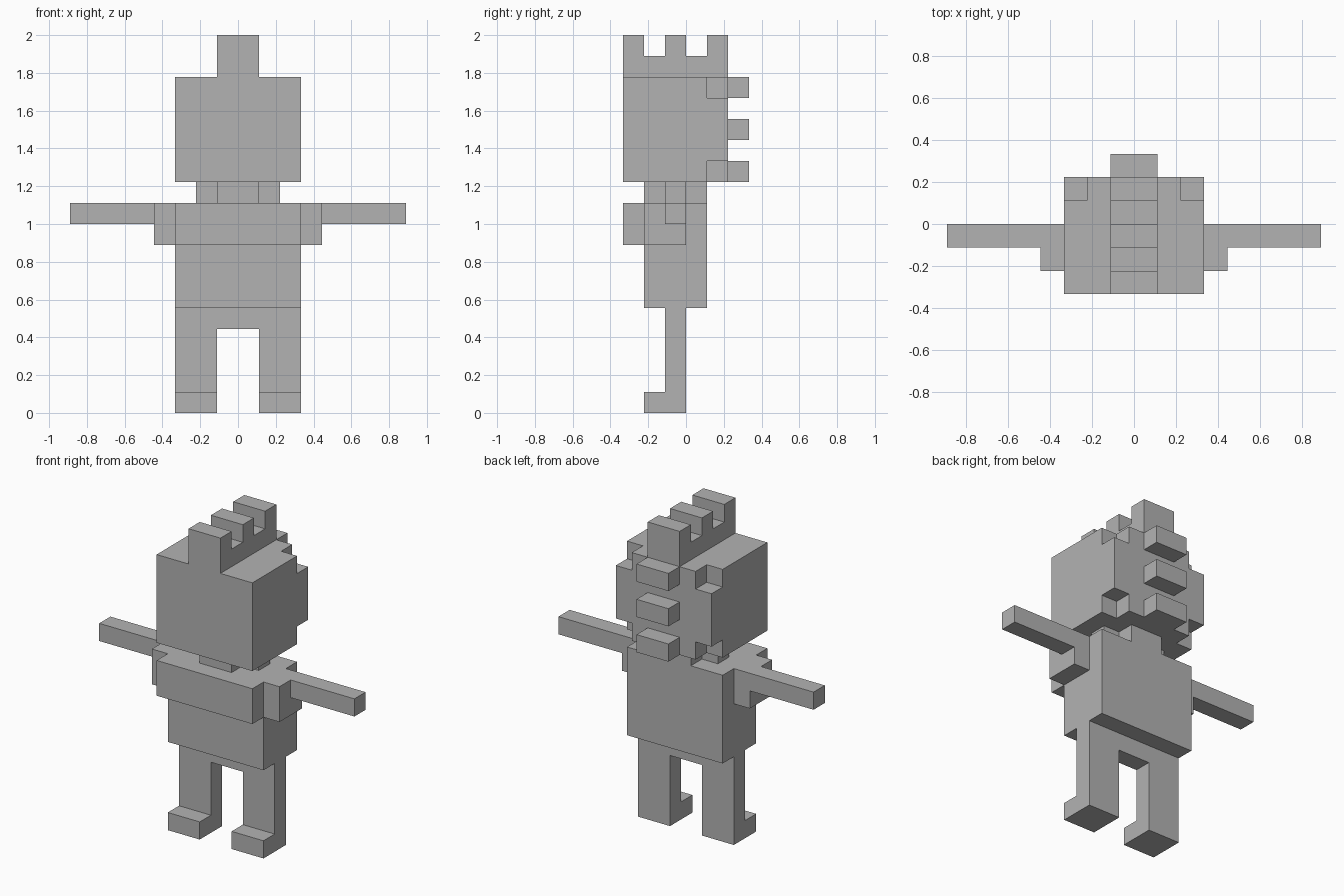
import bpy
import bmesh
from mathutils import Vector

cube = bpy.data.objects.get("Cube")
if cube:
    bpy.data.objects.remove(cube, do_unlink=True)

U = 2 / 18  # size of one block

grey = bpy.data.materials.new("plain grey")
grey.use_nodes = True
colour = (0.45, 0.45, 0.45, 1)
grey.diffuse_color = colour
grey.node_tree.nodes["Principled BSDF"].inputs["Base Color"].default_value = colour


def prism(name, axis, profile, low, high, mirror=False):
    """Extrude a block-unit outline along an axis; optionally flip it in x."""
    bm = bmesh.new()

    def place(point):
        co = list(point)
        co.insert("xyz".index(axis), low)
        return Vector(co) * U

    face = bm.faces.new([bm.verts.new(place(p)) for p in profile])
    step = Vector([(high - low) * U if a == axis else 0 for a in "xyz"])
    out = bmesh.ops.extrude_face_region(bm, geom=[face], use_keep_orig=True)
    moved = [v for v in out["geom"] if isinstance(v, bmesh.types.BMVert)]
    bmesh.ops.translate(bm, verts=moved, vec=step)
    if mirror:
        for v in bm.verts:
            v.co.x = -v.co.x
    bmesh.ops.recalc_face_normals(bm, faces=bm.faces)
    mesh = bpy.data.meshes.new(name)
    bm.to_mesh(mesh)
    bm.free()
    mesh.materials.append(grey)
    obj = bpy.data.objects.new(name, mesh)
    bpy.context.collection.objects.link(obj)
    return obj


def box(name, x, y, z, mirror=False):
    outline = [(y[0], z[0]), (y[1], z[0]), (y[1], z[1]), (y[0], z[1])]
    return prism(name, "x", outline, x[0], x[1], mirror)


def plus(a, b, c, d, e, f, g, h):
    """Plus-shaped outline: a-d are the first coordinates, e-h the second."""
    return [(b, e), (c, e), (c, f), (d, f), (d, g), (c, g),
            (c, h), (b, h), (b, g), (a, g), (a, f), (b, f)]


# Head: full front block and a rear slab with notched corners
box("head", (-3, 3), (-3, 1), (11, 16))
prism("head_back", "y", plus(-3, -2, 2, 3, 11, 12, 15, 16), 1, 2)

# Comb-shaped crest and the spikes down the back of the head
crest = [(-3, 16), (2, 16)]
for y in (1, -1, -3):
    crest += [(y + 1, 18), (y, 18)]
    if y > -3:
        crest += [(y, 17), (y - 1, 17)]
prism("crest", "x", crest, -1, 1)
for label, z in (("upper", 15), ("middle", 13), ("lower", 11)):
    box(label + "_back_spike", (-1, 1), (2, 3), (z, z + 1))

# Neck and body with a protruding chest
prism("neck", "z", plus(-2, -1, 1, 2, -2, -1, 0, 1), 10, 11)
prism("torso", "x", [(-2, 5), (1, 5), (1, 10), (-3, 10), (-3, 8), (-2, 8)], -3, 3)
box("hip", (-1, 1), (-1, 0), (4, 5))

# Arms and legs on both sides
leg = [(-2, 0), (0, 0), (0, 5), (-1, 5), (-1, 1), (-2, 1)]
for side, mirror in (("left", False), ("right", True)):
    box(side + "_shoulder", (3, 4), (-2, 0), (8, 10), mirror)
    box(side + "_arm", (4, 8), (-1, 0), (9, 10), mirror)
    prism(side + "_leg", "x", leg, 1, 3, mirror)
